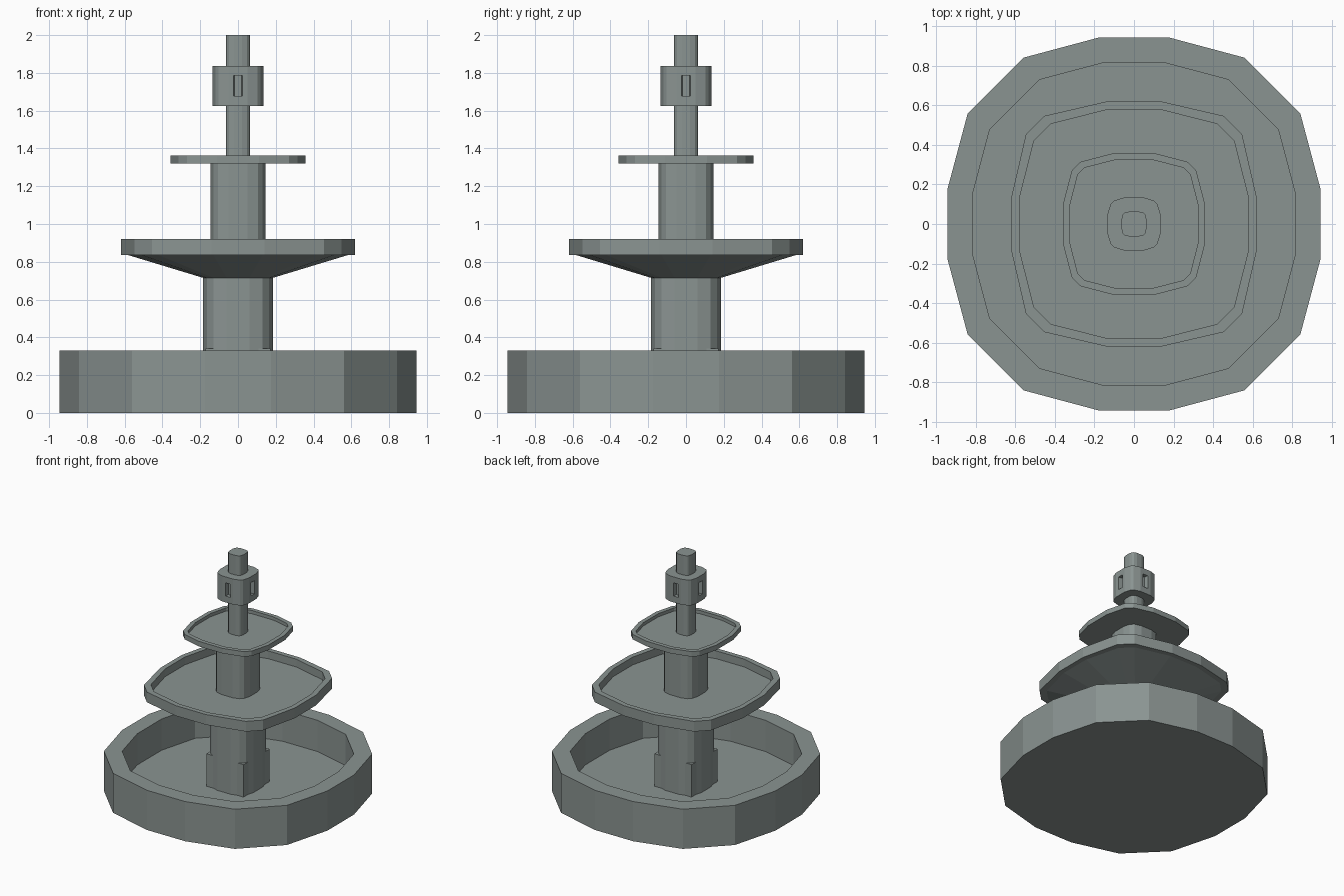
import bpy, bmesh

if "Cube" in bpy.data.objects:
    bpy.data.objects.remove(bpy.data.objects["Cube"])

stone = bpy.data.materials.new("stone")
stone.diffuse_color = (0.255, 0.295, 0.285, 1)
stone.use_nodes = True
stone.node_tree.nodes["Principled BSDF"].inputs["Base Color"].default_value = stone.diffuse_color

def outline(half, flat, shoulder, corner):
    """16-sided squarish outline, described by one eighth of it."""
    quarter = [(half, flat), (shoulder, corner), (corner, shoulder), (flat, half)]
    pts = []
    for _ in range(4):
        pts += quarter
        quarter = [(-y, x) for x, y in quarter]
    return pts

def loft(name, sections):
    """Skin a stack of (outline, z) sections and cap both ends."""
    bm = bmesh.new()
    rings = [[bm.verts.new((x, y, z)) for x, y in pts] for pts, z in sections]
    for a, b in zip(rings, rings[1:]):
        for i in range(16):
            j = (i + 1) % 16
            bm.faces.new((a[i], a[j], b[j], b[i]))
    bm.faces.new(rings[0][::-1])
    bm.faces.new(rings[-1])
    bmesh.ops.recalc_face_normals(bm, faces=bm.faces)
    mesh = bpy.data.meshes.new(name)
    bm.to_mesh(mesh)
    bm.free()
    mesh.materials.append(stone)
    ob = bpy.data.objects.new(name, mesh)
    bpy.context.collection.objects.link(ob)
    return ob

def box(name, size, loc):
    bpy.ops.mesh.primitive_cube_add(size=1, location=loc)
    ob = bpy.context.object
    ob.name = name
    ob.scale = size
    ob.data.materials.append(stone)
    return ob

# Ground basin with vertical inner wall
rim = outline(0.945, 0.175, 0.842, 0.56)
inner = outline(0.815, 0.16, 0.73, 0.48)
loft("basin", [(rim, 0), (rim, 0.33), (inner, 0.33), (inner, 0.07)])

# Lower pedestal; its square foot pokes out at the rounded corners
post = outline(0.185, 0.06, 0.165, 0.13)
loft("lower_pedestal", [(post, 0.06), (post, 0.72)])
box("pedestal_foot", (0.342, 0.342, 0.28), (0, 0, 0.20))

# Middle bowl with conical underside
rim = outline(0.62, 0.14, 0.547, 0.455)
under = outline(0.58, 0.13, 0.507, 0.42)
loft("middle_bowl", [(post, 0.715), (under, 0.835), (rim, 0.835), (rim, 0.92),
                     (under, 0.92), (under, 0.855)])

# Upper pedestal
post = outline(0.145, 0.05, 0.13, 0.105)
loft("upper_pedestal", [(post, 0.84), (post, 1.33)])

# Top dish
rim = outline(0.357, 0.11, 0.315, 0.27)
inner = outline(0.323, 0.10, 0.285, 0.25)
loft("top_dish", [(rim, 1.32), (rim, 1.362), (inner, 1.362), (inner, 1.335)])

# Spire
post = outline(0.064, 0.022, 0.057, 0.047)
loft("spire", [(post, 1.33), (post, 2.0)])

# Spout block with a recessed, inward-tapering slot on each side
post = outline(0.134, 0.05, 0.118, 0.102)
block = loft("spout_block", [(post, 1.625), (post, 1.837)])
for i, (sx, sy) in enumerate([(1, 0), (0, 1), (-1, 0), (0, -1)]):
    size = (0.08, 0.06, 0.11) if sx else (0.06, 0.08, 0.11)
    cutter = box(f"slot_cutter_{i + 1}", size, (sx * 0.14, sy * 0.14, 1.732))
    for v in cutter.data.vertices:
        if v.co.x * sx + v.co.y * sy < 0:
            v.co[1 if sx else 0] *= 0.6
    cutter.hide_render = True
    cutter.hide_set(True)
    mod = block.modifiers.new("slot", 'BOOLEAN')
    mod.operation = 'DIFFERENCE'
    mod.object = cutter
    mod.solver = 'EXACT'
